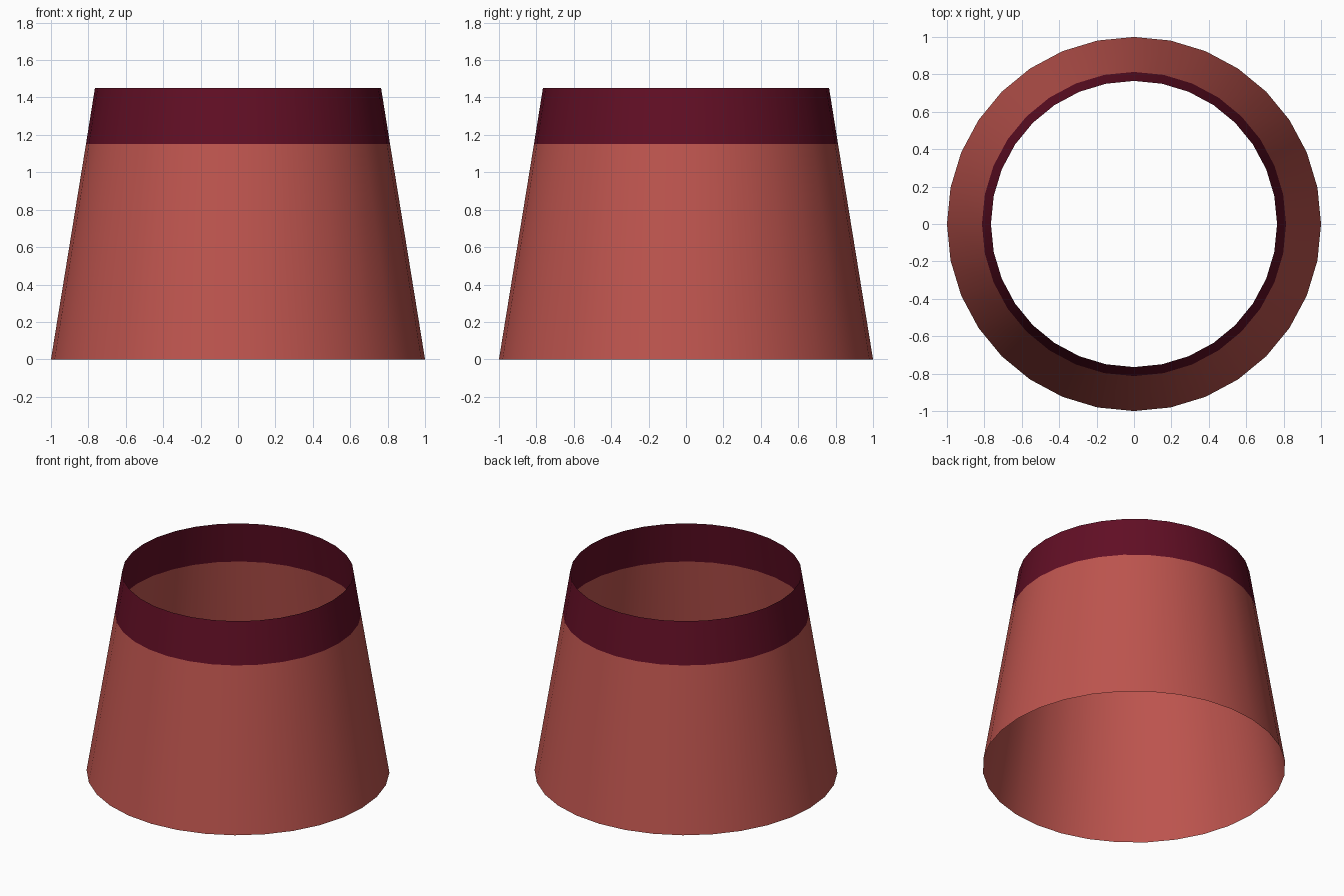
import bpy
import math

if "Cube" in bpy.data.objects:
    bpy.data.objects.remove(bpy.data.objects["Cube"])

SIDES = 32


def material(name, rgb):
    mat = bpy.data.materials.new(name)
    mat.diffuse_color = (*rgb, 1.0)
    mat.use_nodes = True
    mat.node_tree.nodes["Principled BSDF"].inputs["Base Color"].default_value = mat.diffuse_color
    return mat


def open_cone(name, r_low, z_low, r_high, z_high, mat):
    """Open tapered ring, without caps or thickness."""
    verts = [(r * math.cos(2 * math.pi * i / SIDES), r * math.sin(2 * math.pi * i / SIDES), z)
             for r, z in ((r_low, z_low), (r_high, z_high)) for i in range(SIDES)]
    faces = [(i, (i + 1) % SIDES, SIDES + (i + 1) % SIDES, SIDES + i) for i in range(SIDES)]
    mesh = bpy.data.meshes.new(name)
    mesh.from_pydata(verts, [], faces)
    mesh.materials.append(mat)
    mesh.shade_smooth()
    obj = bpy.data.objects.new(name, mesh)
    bpy.context.collection.objects.link(obj)
    return obj


# Tapered shade body and its dark top band
open_cone("shade_body", 1.0, 0.0, 0.813, 1.15, material("salmon red", (0.51, 0.089, 0.076)))
open_cone("top_band", 0.813, 1.15, 0.765, 1.45, material("dark maroon", (0.12, 0.0045, 0.018)))
